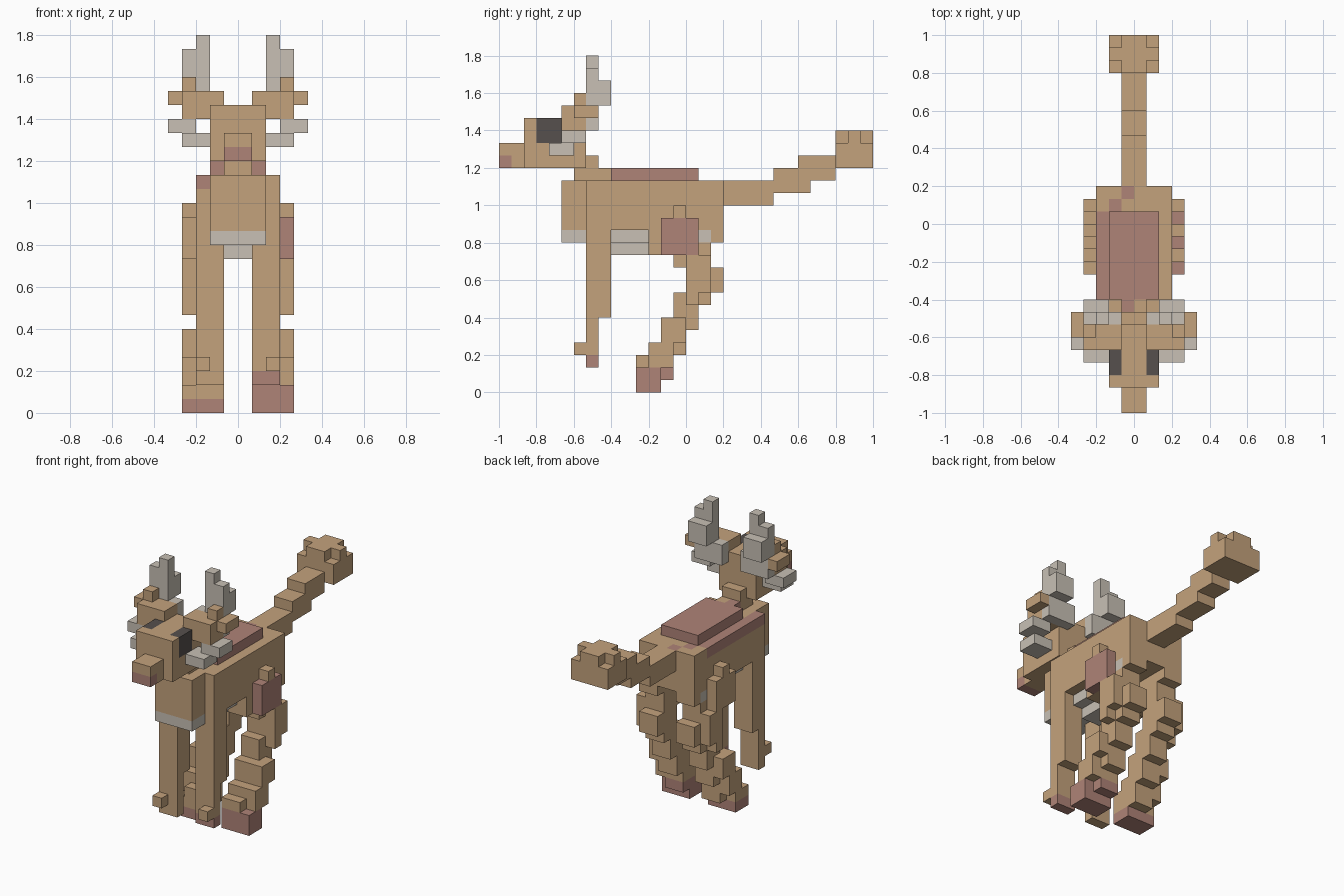
import bpy
import bmesh
from mathutils import Vector

UNIT = 1 / 15          # edge length of one block
cells = {}             # (x, y, z) -> (part name, material slot)

if "Cube" in bpy.data.objects:
    bpy.data.objects.remove(bpy.data.objects["Cube"], do_unlink=True)

# Flat colours
PALETTE = {
    "tan_fur": (0.552, 0.362, 0.202),
    "dusty_pink": (0.429, 0.227, 0.186),
    "pale_grey": (0.578, 0.527, 0.462),
    "dark_eye": (0.092, 0.08, 0.075),
}
TAN, PINK, GREY, DARK = range(len(PALETTE))
materials = []
for name, rgb in PALETTE.items():
    mat = bpy.data.materials.new(name)
    mat.use_nodes = True
    mat.diffuse_color = (*rgb, 1)
    shader = mat.node_tree.nodes["Principled BSDF"]
    shader.inputs["Base Color"].default_value = (*rgb, 1)
    shader.inputs["Roughness"].default_value = 0.9
    materials.append(mat)


def fill(part, colour, xs, ys, zs):
    """Fill a box of blocks; later boxes override earlier ones."""
    for x in range(*xs):
        for y in range(*ys):
            for z in range(*zs):
                cells[x, y, z] = (part, colour)


def fill_side(part, colour, side, xs, ys, zs):
    """Fill a box on the left (+1) or the right (-1) of the model."""
    span = xs if side > 0 else (-xs[1], -xs[0])
    label = ("left_" if side > 0 else "right_") + part
    fill(label, colour, span, ys, zs)


# Torso with chest, pale belly and haunches
fill("body", TAN, (-3, 3), (-8, 3), (13, 17))
fill("body", TAN, (-2, 2), (-10, -8), (13, 17))
fill("body", GREY, (-2, 2), (-10, -3), (12, 13))
fill("body", GREY, (-1, 1), (-6, -3), (11, 12))
fill("body", PINK, (-3, -2), (-8, 1), (16, 17))
fill("body", PINK, (-2, -1), (1, 2), (16, 17))
fill("body", PINK, (-1, 0), (2, 3), (16, 17))
fill("saddle", PINK, (-2, 2), (-6, 1), (17, 18))

# Neck, head and snout
fill("neck", TAN, (-1, 1), (-9, -6), (17, 18))
fill("neck", PINK, (-1, 0), (-7, -6), (17, 18))
fill("neck", TAN, (-1, 1), (-8, -7), (18, 19))
fill("head", TAN, (-2, 2), (-13, -8), (18, 22))
fill("snout", TAN, (-1, 1), (-15, -13), (18, 20))
fill("snout", PINK, (-1, 1), (-15, -14), (18, 19))

# Tail rising in steps to a tuft
for ys, zs in (((3, 7), (15, 17)), ((7, 9), (16, 18)),
               ((9, 10), (16, 19)), ((10, 12), (17, 19))):
    fill("tail", TAN, (-1, 1), ys, zs)
fill("tail_tuft", TAN, (-2, 2), (12, 15), (18, 20))
fill("tail_tuft", TAN, (-1, 1), (12, 15), (20, 21))
fill("tail_tuft", TAN, (-2, 2), (13, 14), (20, 21))

# Hind leg layers from the ground up: front and back limits
INNER = ((-4, -2), (-4, -1), (-4, -1), (-3, 0), (-2, 0), (-2, 1), (-1, 1),
         (-1, 2), (0, 3), (0, 3), (-1, 2), (-3, 2), (-3, 3))
OUTER = ((-4, -2), (-4, -2), (-3, -1), (-3, -1), (-2, 0), (-2, 0), None,
         (0, 1), (0, 2), (0, 2), (0, 2), (-2, 1), (-2, 1), (-2, 1), (-1, 0))

for side in (1, -1):
    # Eyes
    fill_side("eye", DARK, side, (1, 2), (-12, -10), (20, 22))

    # Ears
    fill_side("ear", TAN, side, (1, 4), (-10, -7), (22, 23))
    fill_side("ear", TAN, side, (4, 5), (-9, -7), (22, 23))
    fill_side("ear", TAN, side, (2, 4), (-10, -8), (21, 22))
    fill_side("ear", TAN, side, (3, 4), (-9, -8), (23, 24))

    # Horns: upright prongs, root and curl beside the cheek
    fill_side("horn", GREY, side, (2, 3), (-8, -7), (23, 27))
    fill_side("horn", GREY, side, (3, 4), (-8, -7), (23, 26))
    fill_side("horn", GREY, side, (2, 4), (-7, -6), (23, 25))
    fill_side("horn", GREY, side, (1, 4), (-8, -7), (21, 23))
    fill_side("horn", GREY, side, (3, 5), (-10, -8), (20, 21))
    fill_side("horn", GREY, side, (2, 4), (-11, -9), (19, 20))

    # Front leg, lifted off the ground
    hoof = PINK if side > 0 else TAN
    fill_side("front_leg", TAN, side, (1, 3), (-8, -6), (6, 13))
    fill_side("front_leg", TAN, side, (1, 3), (-8, -7), (3, 6))
    fill_side("front_leg", hoof, side, (1, 3), (-8, -7), (2, 3))
    fill_side("front_leg", TAN, side, (2, 3), (-9, -8), (3, 4))

    # Hind leg with coloured hoof and hip patch
    hoof_top = 2 if side > 0 else 1
    for z, ys in enumerate(INNER):
        colour = PINK if z < hoof_top else TAN
        fill_side("hind_leg", colour, side, (1, 3), ys, (z, z + 1))
    for z, ys in enumerate(OUTER):
        if ys:
            hip = side > 0 and z in range(11, 14)
            colour = PINK if z < hoof_top or hip else TAN
            fill_side("hind_leg", colour, side, (3, 4), ys, (z, z + 1))
    fill_side("hind_leg", GREY, side, (2, 3), (1, 2), (12, 13))


# Turn each part's exposed block sides into a clean mesh
def build(part):
    bm = bmesh.new()
    for cell, (owner, slot) in cells.items():
        if owner != part:
            continue
        centre = Vector(cell) + Vector((0.5, 0.5, 0.5))
        for axis in range(3):
            for sign in (-1, 1):
                normal = Vector((0, 0, 0))
                normal[axis] = sign
                if tuple(int(c + n) for c, n in zip(cell, normal)) in cells:
                    continue
                u = Vector((0, 0, 0))
                u[(axis + 1) % 3] = 0.5
                v = normal.cross(u)
                middle = centre + normal * 0.5
                corners = (middle - u - v, middle + u - v,
                           middle + u + v, middle - u + v)
                face = bm.faces.new([bm.verts.new(p * UNIT) for p in corners])
                face.material_index = slot
    bmesh.ops.remove_doubles(bm, verts=bm.verts, dist=UNIT / 100)
    bmesh.ops.dissolve_limit(bm, angle_limit=0.01, verts=bm.verts,
                             edges=bm.edges, delimit={"MATERIAL"})
    mesh = bpy.data.meshes.new(part)
    for mat in materials:
        mesh.materials.append(mat)
    bm.to_mesh(mesh)
    bm.free()
    bpy.context.collection.objects.link(bpy.data.objects.new(part, mesh))


for part_name in sorted({owner for owner, slot in cells.values()}):
    build(part_name)
